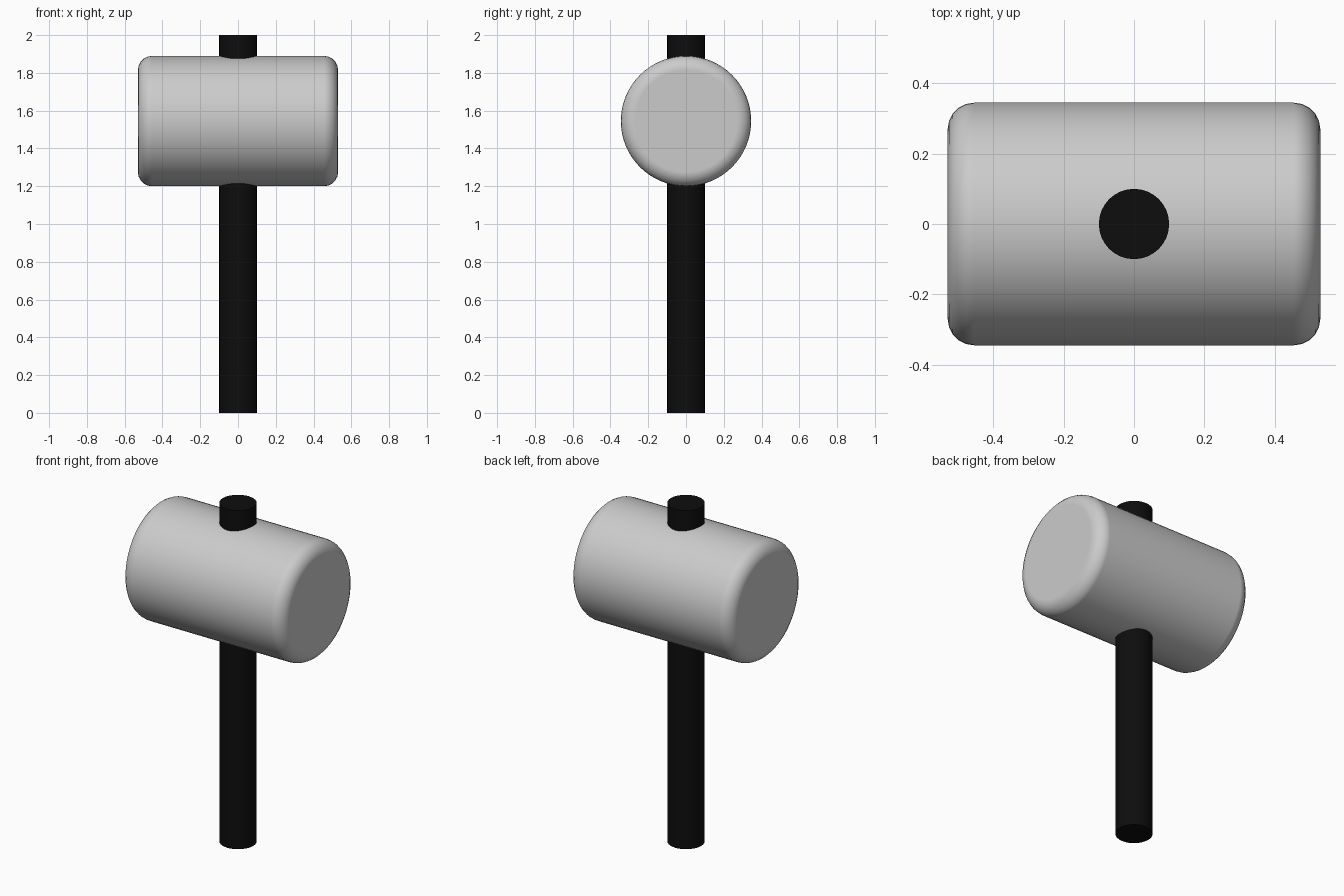
import bpy
import math

if "Cube" in bpy.data.objects:
    bpy.data.objects.remove(bpy.data.objects["Cube"])


def cylinder(name, radius, depth, z, rotation, sides):
    bpy.ops.mesh.primitive_cylinder_add(
        vertices=sides, radius=radius, depth=depth,
        location=(0, 0, z), rotation=rotation)
    obj = bpy.context.object
    obj.name = name
    bpy.ops.object.shade_smooth_by_angle(angle=math.radians(40))
    return obj


# Mallet head: a sideways cylinder with rounded rims
head = cylinder("mallet_head", 0.345, 1.06, 1.545, (0, math.pi / 2, 0), 64)
bevel = head.modifiers.new("rounded_rims", 'BEVEL')
bevel.width = 0.075
bevel.segments = 5
bevel.limit_method = 'ANGLE'
bevel.angle_limit = math.radians(40)
bevel.harden_normals = True

# Handle: a straight black rod running through the head
handle = cylinder("handle", 0.1, 2.0, 1.0, (0, 0, 0), 32)
black = bpy.data.materials.new("black")
black.diffuse_color = (0.004, 0.004, 0.004, 1)
black.use_nodes = True
black.node_tree.nodes["Principled BSDF"].inputs["Base Color"].default_value = black.diffuse_color
handle.data.materials.append(black)
